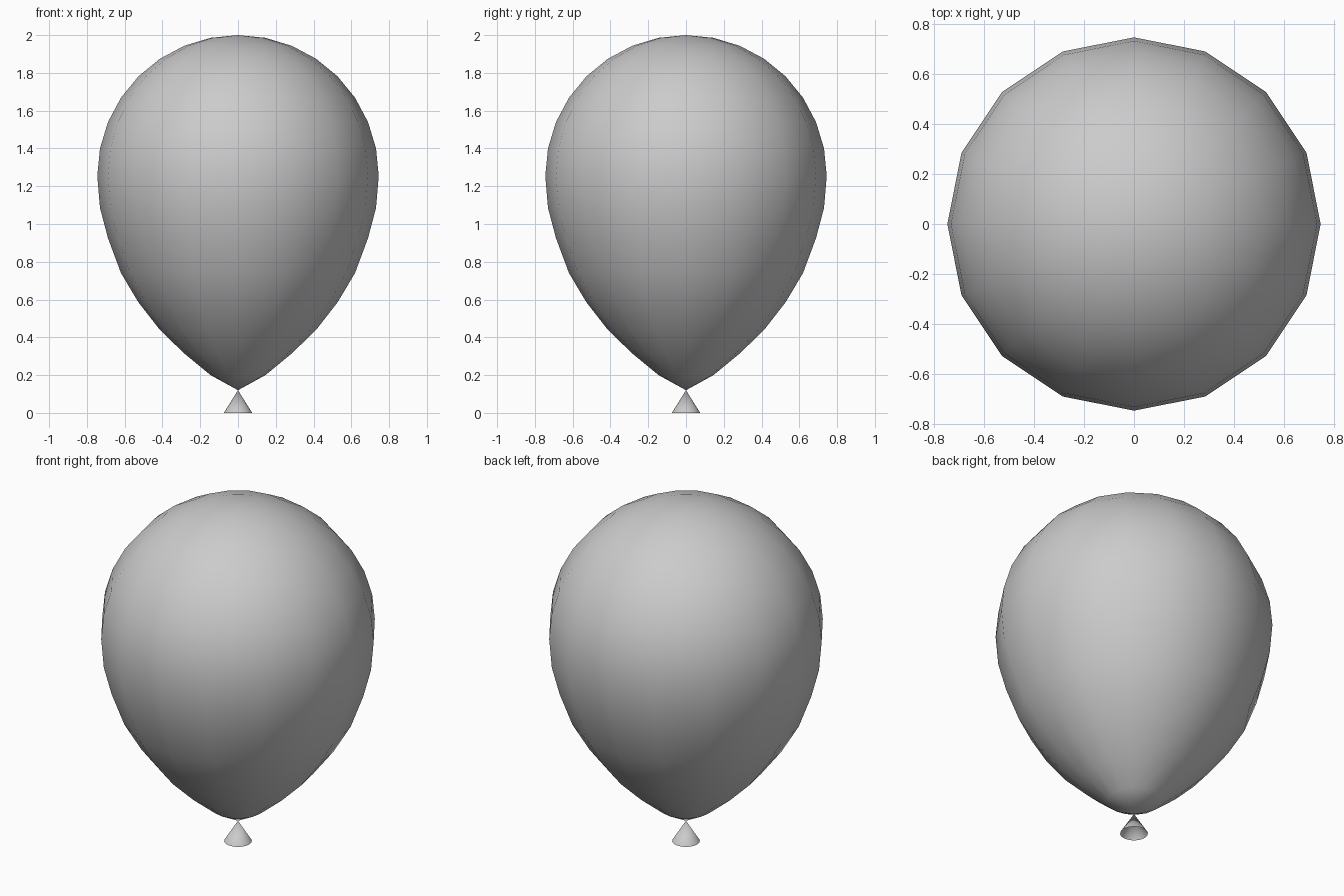
import bpy, bmesh
from math import sin, cos, pi

if "Cube" in bpy.data.objects:
    bpy.data.objects.remove(bpy.data.objects["Cube"])

SIDES = 16


def lathe(name, profile):
    """Revolve (radius, z) points around z; radius 0 becomes a single pole."""
    bm = bmesh.new()
    rings = []
    for r, z in profile:
        count = SIDES if r > 0 else 1
        rings.append([bm.verts.new((r * cos(2 * pi * i / SIDES), r * sin(2 * pi * i / SIDES), z))
                      for i in range(count)])
    for a, b in zip(rings, rings[1:]):
        for i in range(SIDES):
            j = (i + 1) % SIDES
            corners = [a[i % len(a)], a[j % len(a)], b[j % len(b)], b[i % len(b)]]
            bm.faces.new(list(dict.fromkeys(corners)))
    for f in bm.faces:
        f.smooth = True
    mesh = bpy.data.meshes.new(name)
    bm.to_mesh(mesh)
    bm.free()
    obj = bpy.data.objects.new(name, mesh)
    bpy.context.collection.objects.link(obj)
    return obj


# Balloon body: hemisphere on top, stretched teardrop below
R, MID = 0.745, 1.255
lower_z = [0.12, 0.2, 0.315, 0.44, 0.585, 0.74, 0.925, 1.085]
profile = [(0 if k == 0 else R * sin(k * pi / 16), z) for k, z in enumerate(lower_z)]
profile += [(R * cos(k * pi / 16), MID + R * sin(k * pi / 16)) for k in range(8)]
profile.append((0, 2.0))
lathe("balloon_body", profile)

# Tied neck: small open cone flaring downward
lathe("balloon_knot", [(0.075, 0), (0, 0.12)])
